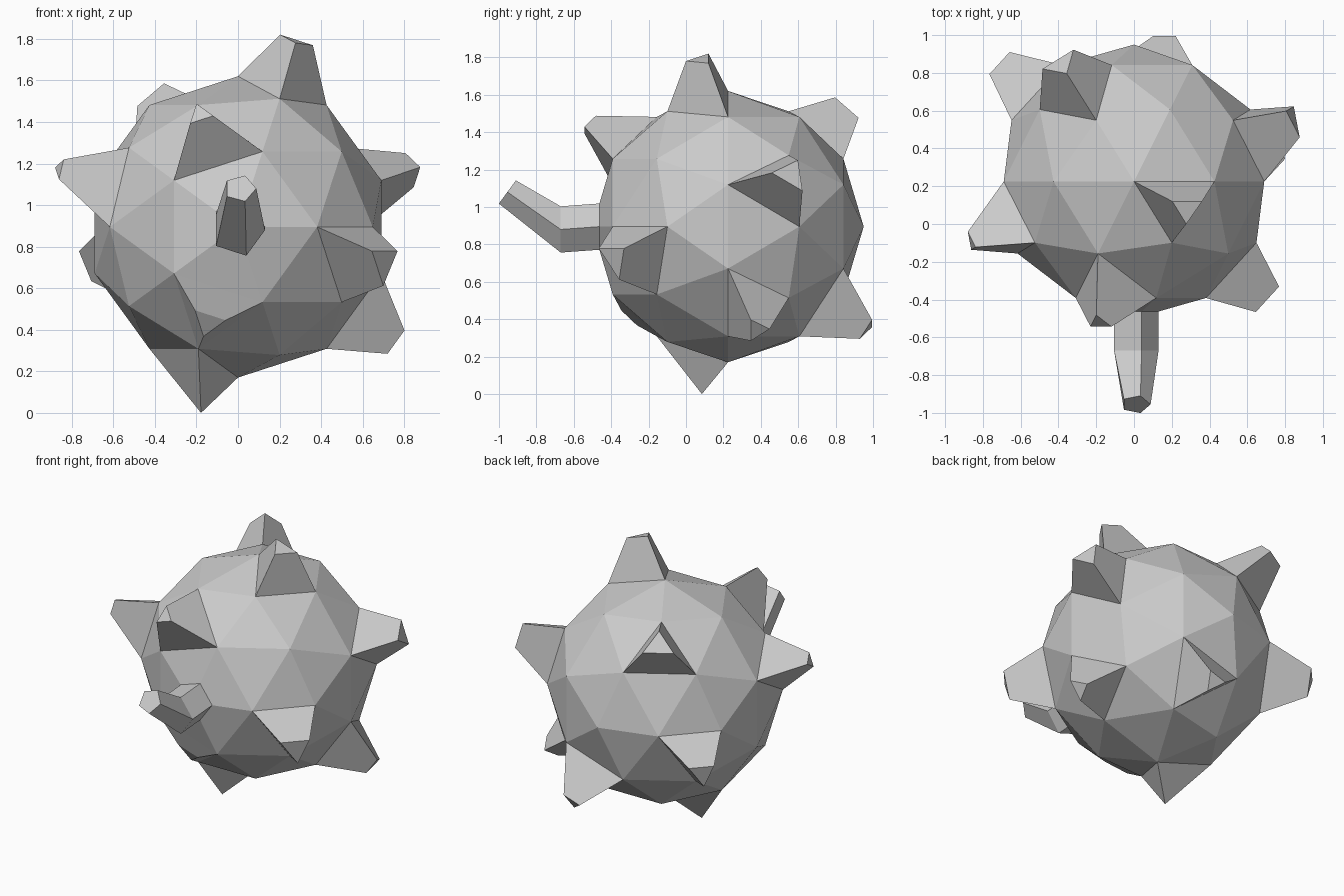
import bpy, bmesh
from math import radians
from mathutils import Vector, Matrix

if "Cube" in bpy.data.objects:
    bpy.data.objects.remove(bpy.data.objects["Cube"])

CENTRE = Vector((0, 0.225, 0.895))
R = 0.725

# Faceted ball with its pole turned to the front
bm = bmesh.new()
bmesh.ops.create_icosphere(bm, subdivisions=2, radius=R,
                           matrix=Matrix.Translation(CENTRE) @ Matrix.Rotation(radians(90), 4, 'X'))

# Each spike: (centre of its base face), (centre of its tip), tip scale
spikes = [
    ((0.21, 0.12, 1.50), (0.28, 0.08, 1.79), 0.37),      # top
    ((0.61, 0.46, 1.10), (0.843, 0.56, 1.173), 0.43),    # right, rear upper
    ((-0.61, -0.01, 1.10), (-0.86, -0.10, 1.175), 0.25), # left, front upper
    ((-0.13, -0.31, 1.29), (-0.183, -0.523, 1.437), 0.26),  # front upper
    ((-0.27, 0.67, 1.34), (-0.387, 0.847, 1.513), 0.43), # rear upper
    ((-0.51, 0.67, 0.77), (-0.71, 0.84, 0.73), 0.40),    # left rear
    ((0.51, -0.22, 0.77), (0.704, -0.385, 0.723), 0.46), # right front
    ((0.55, 0.33, 0.50), (0.757, 0.38, 0.343), 0.31),    # right lower
    ((0.13, 0.76, 0.50), (0.17, 0.973, 0.35), 0.28),     # rear lower
    ((-0.205, 0.10, 0.26), (-0.178, 0.085, 0.0), 0.0),   # bottom point
    ((-0.13, -0.31, 0.50), (-0.144, -0.318, 0.436), 0.345),  # shallow front bump
]


def extrude(face):
    r = bmesh.ops.extrude_face_region(bm, geom=[face])
    new = [g for g in r['geom'] if isinstance(g, bmesh.types.BMFace)][0]
    if face.is_valid:
        bmesh.ops.delete(bm, geom=[face], context='FACES_ONLY')
    return new


def nearest_face(p):
    return min(bm.faces, key=lambda f: (f.calc_center_median() - Vector(p)).length)


for base, tip, s in spikes:
    f = extrude(nearest_face(base))
    mid = f.calc_center_median()
    for v in f.verts:
        v.co = Vector(tip) + (v.co - mid) * s
bmesh.ops.remove_doubles(bm, verts=bm.verts, dist=0.0005)

# Five-sided bent arm growing from the front pole
pole = min(bm.verts, key=lambda v: (v.co - CENTRE - Vector((0, -R, 0))).length)
bmesh.ops.bevel(bm, geom=[pole], offset=0.13, offset_type='OFFSET', segments=1,
                profile=0.5, affect='VERTICES')
face = min((f for f in bm.faces if len(f.verts) == 5),
           key=lambda f: (f.calc_center_median() - CENTRE - Vector((0, -R, 0))).length)


def shape_ring(face, centre, r, rise, lean):
    for v in face.verts:
        d = Vector((v.co.x - ring_c[0], 0, v.co.z - ring_c[1])).normalized()
        v.co = Vector((centre[0] + r * d.x, centre[1] + lean * d.z, centre[2] + rise * d.z))
    return centre[0], centre[2]


ring_c = (0, CENTRE.z)
for i, ring in enumerate([((0, -0.463, 0.895), 0.13, 0.13, 0),
                          ((0, -0.67, 0.88), 0.13, 0.13, 0),
                          ((0.01, -0.955, 1.08), 0.078, 0.065, 0.048)]):
    if i:
        face = extrude(face)
    ring_c = shape_ring(face, *ring)

bmesh.ops.recalc_face_normals(bm, faces=bm.faces)
mesh = bpy.data.meshes.new("spiked_ball")
bm.to_mesh(mesh)
bm.free()
bpy.context.collection.objects.link(bpy.data.objects.new("spiked_ball", mesh))
